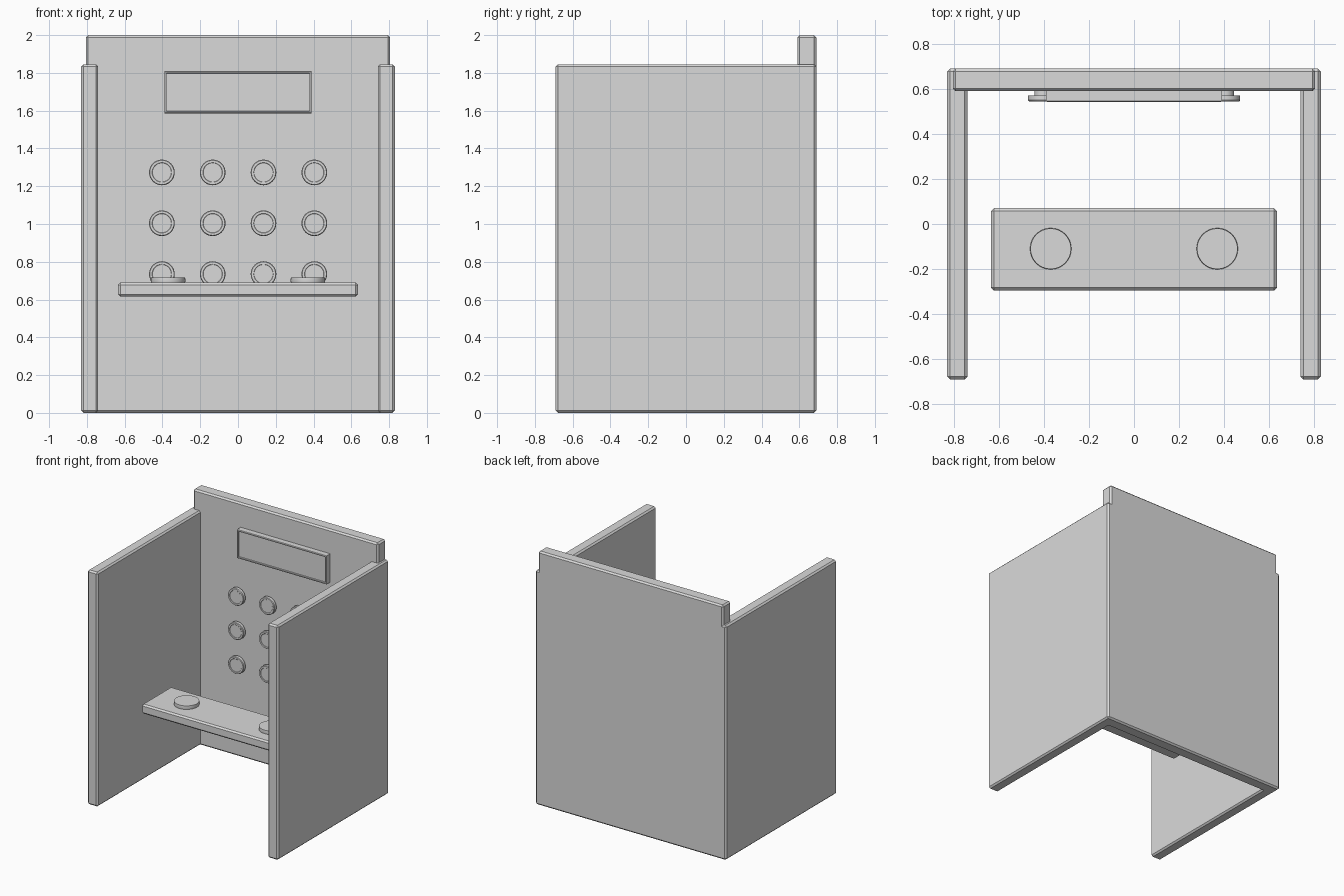
import bpy
import bmesh
import math
from mathutils import Matrix

cube = bpy.data.objects.get("Cube")
if cube:
    bpy.data.objects.remove(cube, do_unlink=True)

grey = bpy.data.materials.new("light grey")
grey.use_nodes = True
grey.diffuse_color = (0.7, 0.7, 0.7, 1)
grey.node_tree.nodes["Principled BSDF"].inputs["Base Color"].default_value = (0.7, 0.7, 0.7, 1)


def finish(name, bm):
    mesh = bpy.data.meshes.new(name)
    bmesh.ops.recalc_face_normals(bm, faces=bm.faces)
    bm.to_mesh(mesh)
    bm.free()
    mesh.materials.append(grey)
    obj = bpy.data.objects.new(name, mesh)
    bpy.context.collection.objects.link(obj)
    return obj


def box_mesh(low, high, chamfer):
    bm = bmesh.new()
    bmesh.ops.create_cube(bm, size=1)
    for v in bm.verts:
        v.co = [h if c > 0 else l for c, l, h in zip(v.co, low, high)]
    if chamfer:
        bmesh.ops.bevel(bm, geom=bm.edges[:], offset=chamfer, segments=1,
                        affect='EDGES', profile=0.5)
    return bm


def round_part(name, rings, location, face_front=False):
    """Lathe of (radius, height) rings, pointing up or towards the front."""
    bm = bmesh.new()
    sides = 32
    loops = [[bm.verts.new((r * math.cos(math.tau * i / sides),
                            r * math.sin(math.tau * i / sides), h))
              for i in range(sides)] for r, h in rings]
    for a, b in zip(loops, loops[1:]):
        for i in range(sides):
            j = (i + 1) % sides
            bm.faces.new((a[i], a[j], b[j], b[i]))
    bm.faces.new(loops[0][::-1])
    bm.faces.new(loops[-1])
    if face_front:
        bm.transform(Matrix.Rotation(math.pi / 2, 4, 'X'))
    obj = finish(name, bm)
    obj.location = location
    with bpy.context.temp_override(active_object=obj, object=obj,
                                   selected_objects=[obj],
                                   selected_editable_objects=[obj]):
        bpy.ops.object.shade_smooth_by_angle(angle=math.radians(30))
    return obj


# Back panel and side walls
finish("back_panel", box_mesh((-0.805, 0.59, 0), (0.805, 0.69, 2), 0.012))
for side, x0, x1 in (("left", 0.74, 0.83), ("right", -0.83, -0.74)):
    finish(side + "_wall", box_mesh((x0, -0.69, 0), (x1, 0.69, 1.845), 0.012))

# Shelf with two round pads
finish("shelf", box_mesh((-0.635, -0.295, 0.615), (0.635, 0.07, 0.69), 0.012))
for side, x in (("left", 0.37), ("right", -0.37)):
    round_part(side + "_shelf_pad", [(0.09, 0), (0.092, 0.01), (0.09, 0.028)],
               (x, -0.11, 0.69))

# Framed display with a recessed screen
bm = box_mesh((-0.39, 0.542, 1.585), (0.39, 0.595, 1.81), 0)
bmesh.ops.bevel(bm, geom=[e for e in bm.edges if all(v.co.y < 0.55 for v in e.verts)],
                offset=0.004, segments=1, affect='EDGES', profile=0.5)
front = min(bm.faces, key=lambda f: f.calc_center_median().y)
bmesh.ops.inset_region(bm, faces=[front], thickness=0.01)
bmesh.ops.inset_region(bm, faces=[front], thickness=0.002, depth=-0.01)
finish("display", bm)

# Grid of round push buttons on short stems
button = [(0.04, 0), (0.04, 0.02), (0.068, 0.02), (0.068, 0.042), (0.064, 0.047),
          (0.052, 0.047), (0.05, 0.045)]
for row in range(3):
    for col in range(4):
        round_part(f"button_{row + 1}_{col + 1}", button,
                   (-0.403 + 0.269 * col, 0.592, 0.735 + 0.269 * row), True)
